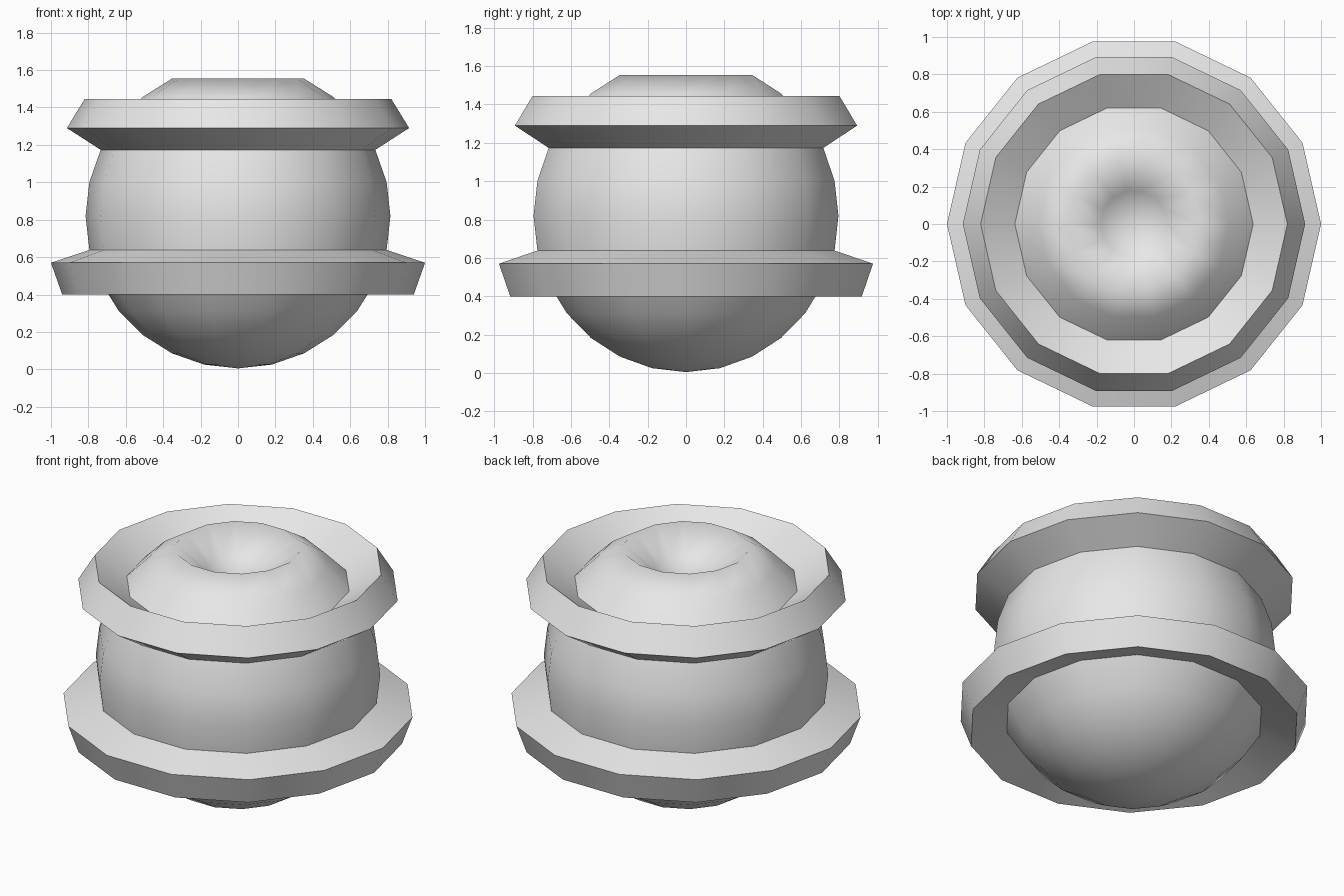
import bpy, bmesh
from math import sin, cos, pi

SIDES = 14
R, CENTRE = 0.815, 0.82
STEP = pi / SIDES

cube = bpy.data.objects.get("Cube")
if cube:
    bpy.data.objects.remove(cube)

# Plain grey for the whole vessel
grey = bpy.data.materials.new("plain_grey")
grey.use_nodes = True
colour = (0.8, 0.8, 0.8, 1)
grey.diffuse_color = colour
grey.node_tree.nodes["Principled BSDF"].inputs["Base Color"].default_value = colour


def ball_ring(i):
    """Radius and height of ball ring i, counted from the bottom pole."""
    return (R * sin(i * STEP), CENTRE - R * cos(i * STEP))


# Profile: ball rings, two flared flanges, and a dimpled top
lower_flange = [(0.94, 0.40), (1.0, 0.57)]
upper_flange = [(0.915, 1.29), (0.82, 1.445)]
dimple = [(0.18, 1.42), (0, 1.33)]
profile = ([ball_ring(i) for i in range(6)] + lower_flange
           + [ball_ring(i) for i in range(6, 10)] + upper_flange
           + [ball_ring(i) for i in range(10, 13)] + dimple)
sharp_rings = {5, 6, 7, 8, 11, 12, 13, 14}

# Spin the profile into rings joined by faces
bm = bmesh.new()
rings = []
for r, z in profile:
    if r < 0.001:
        rings.append([bm.verts.new((0, 0, z))] * SIDES)
    else:
        rings.append([bm.verts.new((r * cos(2 * k * STEP), r * sin(2 * k * STEP), z))
                      for k in range(SIDES)])
for low, high in zip(rings, rings[1:]):
    for k in range(SIDES):
        n = (k + 1) % SIDES
        corners = list(dict.fromkeys((low[k], low[n], high[n], high[k])))
        bm.faces.new(corners).smooth = True

# Crisp flange edges, soft everywhere else
for i in sharp_rings:
    for k in range(SIDES):
        bm.edges.get((rings[i][k], rings[i][(k + 1) % SIDES])).smooth = False
bmesh.ops.recalc_face_normals(bm, faces=bm.faces)

mesh = bpy.data.meshes.new("flanged_ball")
bm.to_mesh(mesh)
bm.free()
mesh.materials.append(grey)
body = bpy.data.objects.new("flanged_ball", mesh)
bpy.context.collection.objects.link(body)
